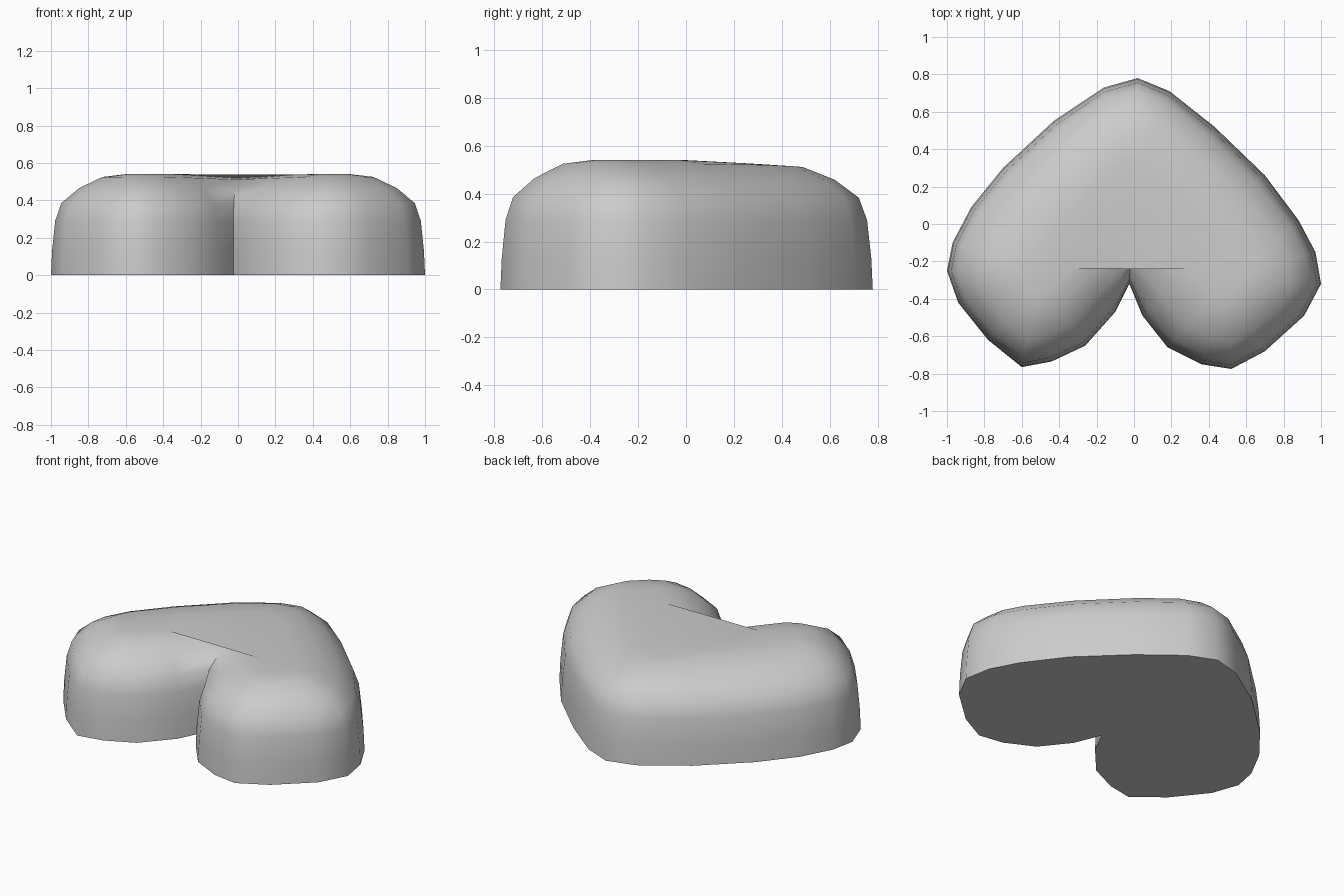
import bpy, bmesh, math
from mathutils import Vector

cube = bpy.data.objects.get("Cube")
if cube:
    bpy.data.objects.remove(cube, do_unlink=True)

grey = bpy.data.materials.new("soft_grey")
grey.use_nodes = True
colour = (0.6, 0.6, 0.6, 1)
grey.diffuse_color = colour
grey.node_tree.nodes["Principled BSDF"].inputs["Base Color"].default_value = colour

# Heart outline on the ground, from the back tip round the right lobe
outline = [Vector(p) for p in (
    (.02, .78), (-.16, .73), (-.43, .55), (-.7, .3), (-.87, .09), (-.97, -.1),
    (-1, -.25), (-.94, -.42), (-.78, -.62), (-.6, -.765), (-.44, -.735),
    (-.26, -.65), (-.1, -.47), (-.025, -.32), (.045, -.49), (.18, -.66),
    (.36, -.75), (.52, -.775), (.7, -.68), (.91, -.49), (1, -.32),
    (.97, -.15), (.88, .02), (.7, .26), (.43, .52), (.19, .71))]
cleft = outline[13]

# Ridge running from each lobe to the joint behind the cleft
joint = Vector((0, .25))
lobes = (Vector((-.5, -.28)), Vector((.5, -.3)))


def ridge_point(p):
    """Nearest point on the ridge; the cleft always leads to the joint."""
    if p == cleft:
        return joint
    lobe = lobes[p.x > 0]
    arm = joint - lobe
    t = (p - lobe).dot(arm) / arm.length_squared
    return lobe + arm * min(max(t, 0), 1)


# Rounded wall profile: share of the way to the ridge, height
profile = ((0, 0), (.012, .13), (.045, .29), (.11, .385),
           (.3, .465), (.55, .525), (.8, .54))

bm = bmesh.new()
rings = []
for share, height in profile:
    ring = []
    for p in outline:
        q = p.lerp(ridge_point(p), share)
        dip = 1 - .05 * max(0, 1 - abs(q.x) / .35) * share
        ring.append(bm.verts.new((q.x, q.y, height * dip)))
    rings.append(ring)

# Walls, flat base and crown
count = len(outline)
for low, high in zip(rings, rings[1:]):
    for i in range(count):
        j = (i + 1) % count
        bm.faces.new((low[i], low[j], high[j], high[i]))
bm.faces.new(rings[0][::-1])
crown = bm.faces.new(rings[-1])
bmesh.ops.triangulate(bm, faces=[crown])
bmesh.ops.recalc_face_normals(bm, faces=bm.faces)

mesh = bpy.data.meshes.new("heart_body")
bm.to_mesh(mesh)
bm.free()
mesh.materials.append(grey)
heart = bpy.data.objects.new("heart_body", mesh)
bpy.context.collection.objects.link(heart)
bpy.context.view_layer.objects.active = heart
heart.select_set(True)
bpy.ops.object.shade_smooth_by_angle(angle=math.radians(60))
